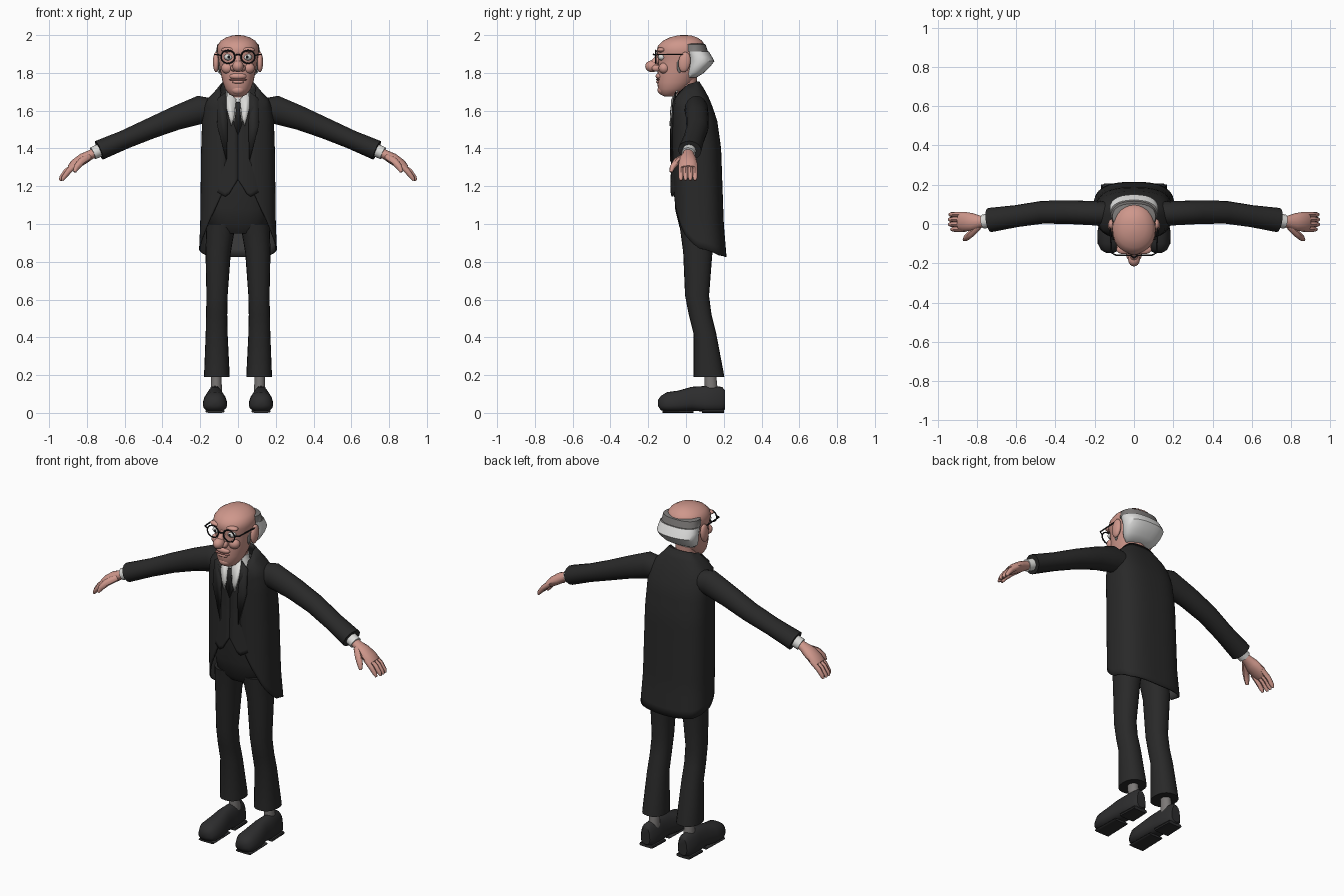
import bpy, bmesh, math
from mathutils import Vector, Matrix

def material(name, r, g, b):
    m = bpy.data.materials.new(name)
    m.diffuse_color = (r, g, b, 1)
    return m

SKIN = material("skin", 0.62, 0.31, 0.26)
CLOTH = material("black cloth", 0.022, 0.022, 0.022)
LINING = material("coat lining", 0.05, 0.05, 0.05)
SHOE = material("shoe leather", 0.026, 0.026, 0.027)
HAIR = material("white hair", 0.74, 0.74, 0.73)
GREY = material("grey", 0.2, 0.19, 0.185)
WHITE = material("shirt white", 0.72, 0.72, 0.70)
FRAME = material("glasses frame", 0.012, 0.012, 0.014)
LIP = material("lips", 0.42, 0.17, 0.15)

def finish(name, bm, mats, mirror=False, recalc=True):
    if recalc:
        bmesh.ops.recalc_face_normals(bm, faces=bm.faces)
    me = bpy.data.meshes.new(name)
    bm.to_mesh(me)
    bm.free()
    ob = bpy.data.objects.new(name, me)
    bpy.context.collection.objects.link(ob)
    for m in mats:
        me.materials.append(m)
    if mirror:
        ob.modifiers.new("mirror", 'MIRROR').use_mirror_merge = False
    return ob

def unit(a, p):
    """Point on a superellipse; angle 0 is the front (-y), then +x."""
    s, c = math.sin(a), math.cos(a)
    return math.copysign(abs(s) ** p, s), -math.copysign(abs(c) ** p, c)

def loft(name, sections, mats, n=20, p=1.0, mirror=False):
    """Skin closed sections (centre, axis a, axis b) and cap the ends."""
    bm = bmesh.new()
    rings = []
    for c, a, b in sections:
        ring = []
        for i in range(n):
            u, v = unit(2 * math.pi * i / n, p)
            ring.append(bm.verts.new(Vector(c) + Vector(a) * u + Vector(b) * v))
        rings.append(ring)
    for r, s in zip(rings, rings[1:]):
        for i in range(n):
            j = (i + 1) % n
            bm.faces.new((r[i], r[j], s[j], s[i]))
    bm.faces.new(rings[0])
    bm.faces.new(rings[-1])
    return finish(name, bm, mats, mirror)

def stack(name, rows, mats, cx=0, **kw):
    """Horizontal sections: z, half width, front y, back y, optional centre x."""
    secs = [((r[4] if len(r) > 4 else cx, (r[2] + r[3]) / 2, r[0]),
             (r[1], 0, 0), (0, (r[3] - r[2]) / 2, 0)) for r in rows]
    return loft(name, secs, mats, **kw)

def tube(name, pts, mat, side=(0, 1, 0), mirror=True, n=12, p=1.0):
    """Sections across a path: x, y, z, half width along side, half height."""
    secs = []
    for i, q in enumerate(pts):
        a, b = pts[max(i - 1, 0)], pts[min(i + 1, len(pts) - 1)]
        t = (Vector(b[:3]) - Vector(a[:3])).normalized()
        s = Vector(side)
        s = (s - t * s.dot(t)).normalized()
        secs.append((q[:3], s * q[3], t.cross(s) * q[4]))
    return loft(name, secs, [mat], n=n, p=p, mirror=mirror)

def ball(name, c, r, mat, mirror=False, tilt=0):
    bm = bmesh.new()
    m = Matrix.Translation(c) @ Matrix.Rotation(tilt, 4, 'X') @ Matrix.Diagonal((*r, 1))
    bmesh.ops.create_uvsphere(bm, u_segments=18, v_segments=12, radius=1, matrix=m)
    return finish(name, bm, [mat], mirror)

def plate(name, pts, mat, mirror=True):
    bm = bmesh.new()
    bm.faces.new([bm.verts.new(q) for q in pts])
    ob = finish(name, bm, [mat], mirror)
    ob.modifiers.new("thickness", 'SOLIDIFY').thickness = 0.008
    return ob

def interp(table, x):
    """Linear lookup of the row values at x."""
    if x <= table[0][0]:
        return table[0][1:]
    for a, b in zip(table, table[1:]):
        if x <= b[0]:
            f = (x - a[0]) / (b[0] - a[0])
            return [u + (v - u) * f for u, v in zip(a[1:], b[1:])]
    return table[-1][1:]

def shell(name, prof, start, hem, top, p, n=48, rows=22):
    """Garment wrapped round the body; hem and top heights vary with angle."""
    bm = bmesh.new()
    grid = []
    for k in range(rows + 1):
        row = []
        for i in range(n + 1):
            d = start + (360 - 2 * start) * i / n
            f = min(d, 360 - d)
            lo, hi = interp(hem, f)[0], interp(top, f)[0]
            z = lo + (hi - lo) * k / rows
            rx, yf, yb = interp(prof, z)
            u, v = unit(math.radians(d), p)
            row.append(bm.verts.new((rx * u, (yf + yb) / 2 + (yb - yf) / 2 * v, z)))
        grid.append(row)
    for r, s in zip(grid, grid[1:]):
        for i in range(n):
            bm.faces.new((r[i], r[i + 1], s[i + 1], s[i]))
    ob = finish(name, bm, [CLOTH, LINING], recalc=False)
    sol = ob.modifiers.new("thickness", 'SOLIDIFY')
    sol.thickness, sol.offset, sol.material_offset = 0.008, -1, 1
    return ob

# Cutaway coat, waistcoat and lapels
shell("coat", [(0.82, .208, -.05, .215), (1.0, .2, -.065, .20), (1.4, .195, -.075, .186),
               (1.55, .19, -.078, .165), (1.65, .175, -.075, .13), (1.70, .125, -.05, .105),
               (1.755, .08, -.01, .07)], 12,
      [(12, 1.2), (30, 1.08), (59, .95), (90, .868), (130, .835), (180, .825)],
      [(12, 1.62), (40, 1.70), (75, 1.74), (120, 1.755)], 0.72)
shell("waistcoat", [(1.14, .17, -.085, .15), (1.4, .17, -.076, .15), (1.58, .16, -.076, .12),
                    (1.65, .14, -.068, .1), (1.7, .09, -.045, .08)], 0,
      [(0, 1.235), (19, 1.14), (40, 1.17), (180, 1.17)],
      [(0, 1.5), (25, 1.65), (60, 1.68)], 0.95)
plate("lapel", [(.062, -.058, 1.70), (.108, -.068, 1.665), (.11, -.082, 1.52),
                (.06, -.084, 1.33), (.055, -.084, 1.5)], CLOTH)

# Sleeves, shirt cuffs and hands
tube("sleeve", [(.11, .05, 1.60, .06, .06), (.2, .055, 1.605, .062, .075), (.33, .06, 1.56, .06, .063),
                (.465, .06, 1.505, .058, .055), (.6, .04, 1.447, .056, .05),
                (.735, .02, 1.39, .062, .053)], CLOTH, n=16)
tube("shirt_cuff", [(.72, .02, 1.396, .036, .034), (.768, .012, 1.374, .036, .034)], WHITE)
tube("palm", [(.73, .015, 1.39, .028, .026), (.78, .012, 1.367, .03, .025), (.82, .01, 1.345, .045, .03),
              (.865, .012, 1.315, .05, .027), (.89, .012, 1.295, .045, .018)], SKIN)
for i in range(4):
    y = .048 - .025 * i
    e = (.003, 0, 0, .012)[i]
    tube("finger", [(.86, y, 1.315, .014, .015), (.91 - e, y, 1.278, .014, .015),
                    (.935 - e, y, 1.245, .012, .012), (.943 - e, y, 1.23, .006, .006)], SKIN, n=8)
tube("thumb", [(.79, -.01, 1.355, .018, .018), (.83, -.05, 1.33, .019, .02), (.855, -.072, 1.30, .015, .016),
               (.865, -.08, 1.275, .008, .008)], SKIN, n=8)

# Trousers
stack("trouser_seat", [(.95, .10, -.01, .12), (.985, .155, -.035, .145), (1.08, .165, -.058, .16),
                       (1.25, .155, -.06, .15)], [CLOTH], p=.85)
stack("trouser_leg", [(.19, .068, .04, .203, .112), (.22, .067, .04, .198, .112), (.42, .058, .04, .16, .113),
                      (.52, .056, .015, .135, .113), (.62, .056, -.005, .122, .111),
                      (.85, .067, -.015, .14, .105), (1.0, .078, -.035, .145, .09)],
      [CLOTH], mirror=True, p=.9)

# Socks and shoes
stack("sock", [(.10, .03, .10, .17), (.2, .028, .098, .16)], [GREY], cx=.115, mirror=True)
shoe_rows = [(.207, .03, .02, .12), (.19, .045, .006, .138), (.10, .05, .006, .142), (.03, .054, .012, .138),
             (-.04, .066, .006, .118), (-.10, .064, .006, .11), (-.133, .046, .014, .09),
             (-.147, .02, .035, .07)]
shoe = loft("shoe", [((.122, y, (a + b) / 2), (r, 0, 0), (0, 0, (b - a) / 2))
                     for y, r, a, b in shoe_rows], [SHOE], p=.8, mirror=True)
for v in shoe.data.vertices:            # narrower towards the top
    v.co.x = .122 + (v.co.x - .122) * (1.08 - 3.2 * max(v.co.z - .02, 0))
for y0, y1, h in ((.2, .085, .02), (.04, -.125, .012)):
    tube("shoe_sole", [(.122, y0, h / 2, .045, h / 2), (.122, y1, h / 2, .05, h / 2)],
         SHOE, side=(1, 0, 0), p=.5)

# Shirt, collar points and tie
stack("shirt", [(1.45, .11, -.058, .1), (1.62, .1, -.062, .09), (1.68, .066, -.052, .06),
                (1.715, .06, -.045, .055)], [WHITE])
plate("collar_point", [(.01, -.078, 1.66), (.058, -.05, 1.71), (.062, -.078, 1.62), (.05, -.084, 1.57),
                       (.036, -.088, 1.52), (.022, -.085, 1.56)], WHITE)
plate("tie", [(-.016, -.076, 1.645), (.016, -.076, 1.645), (.011, -.084, 1.60), (.022, -.082, 1.53),
              (0, -.08, 1.47), (-.022, -.082, 1.53), (-.011, -.084, 1.60)], CLOTH, mirror=False)

# Neck and head
stack("neck", [(1.6, .05, -.04, .05), (1.70, .055, -.06, .055), (1.8, .06, -.07, .06)], [SKIN])
stack("head", [(1.675, .025, -.115, -.07), (1.685, .045, -.135, -.045), (1.715, .068, -.148, .01),
               (1.75, .081, -.152, .04), (1.80, .092, -.15, .07), (1.85, .10, -.148, .09),
               (1.88, .105, -.146, .10), (1.915, .111, -.156, .105), (1.945, .109, -.148, .102),
               (1.97, .092, -.122, .085), (1.988, .062, -.085, .058), (1.997, .032, -.05, .03),
               (2.0, .01, -.025, .005)], [SKIN], n=28, p=.95)
ball("nose_bulb", (0, -.18, 1.835), (.03, .036, .031), SKIN)
ball("nostril", (.024, -.158, 1.825), (.016, .024, .018), SKIN, True)
tube("nose_bridge", [(0, -.135, 1.905, .014, .015), (0, -.155, 1.87, .016, .018),
                     (0, -.178, 1.84, .024, .022)], SKIN, side=(1, 0, 0), mirror=False)
ball("cheek", (.055, -.115, 1.825), (.034, .03, .03), SKIN, True)
ball("brow", (.05, -.13, 1.922), (.04, .024, .014), SKIN, True)
ball("chin", (0, -.125, 1.71), (.036, .026, .026), SKIN)
ball("upper_lip", (0, -.14, 1.782), (.045, .021, .018), SKIN)
ball("mouth", (0, -.146, 1.764), (.048, .013, .006), LIP)
ball("lower_lip", (0, -.145, 1.752), (.034, .013, .009), SKIN)
ball("ear", (.116, -.008, 1.857), (.017, .032, .054), SKIN, True, tilt=-.15)
ball("eye", (.05, -.128, 1.884), (.024, .02, .018), WHITE, True)
ball("pupil", (.048, -.146, 1.884), (.007, .005, .007), FRAME, True)

# Hair ring: white below, grey band along the top edge
hair = stack("hair", [(1.775, .075, .0, .055), (1.80, .104, .0, .095), (1.835, .119, .005, .13),
                      (1.862, .124, .005, .15), (1.885, .123, .0, .138), (1.912, .119, -.012, .122),
                      (1.913, .116, -.03, .116), (1.95, .110, -.03, .104), (1.955, .095, -.02, .09)],
             [HAIR, GREY], n=28, p=.85)
for f in hair.data.polygons:
    f.material_index = 1 if f.center.z > 1.9125 else 0
ball("sideburn", (.096, -.035, 1.845), (.008, .014, .045), GREY, True)

# Glasses
rim = []
for i in range(25):
    a = 2 * math.pi * i / 24
    rim.append((.053 + .037 * math.cos(a), -.160, 1.885 + .034 * math.sin(a), .004, .004))
tube("glasses_rim", rim, FRAME, n=6)
tube("glasses_bridge", [(-.018, -.16, 1.893, .004, .004), (0, -.173, 1.898, .004, .004),
                        (.018, -.16, 1.893, .004, .004)], FRAME, side=(0, 0, 1), mirror=False, n=6)
tube("glasses_temple", [(.088, -.16, 1.893, .004, .004), (.114, -.148, 1.897, .004, .004),
                        (.122, -.01, 1.897, .004, .004)], FRAME, side=(0, 0, 1), n=6)

# Smooth shading with crisp hems and caps
bpy.ops.object.select_all(action='SELECT')
bpy.context.view_layer.objects.active = hair
bpy.ops.object.shade_smooth_by_angle(angle=math.radians(45))
